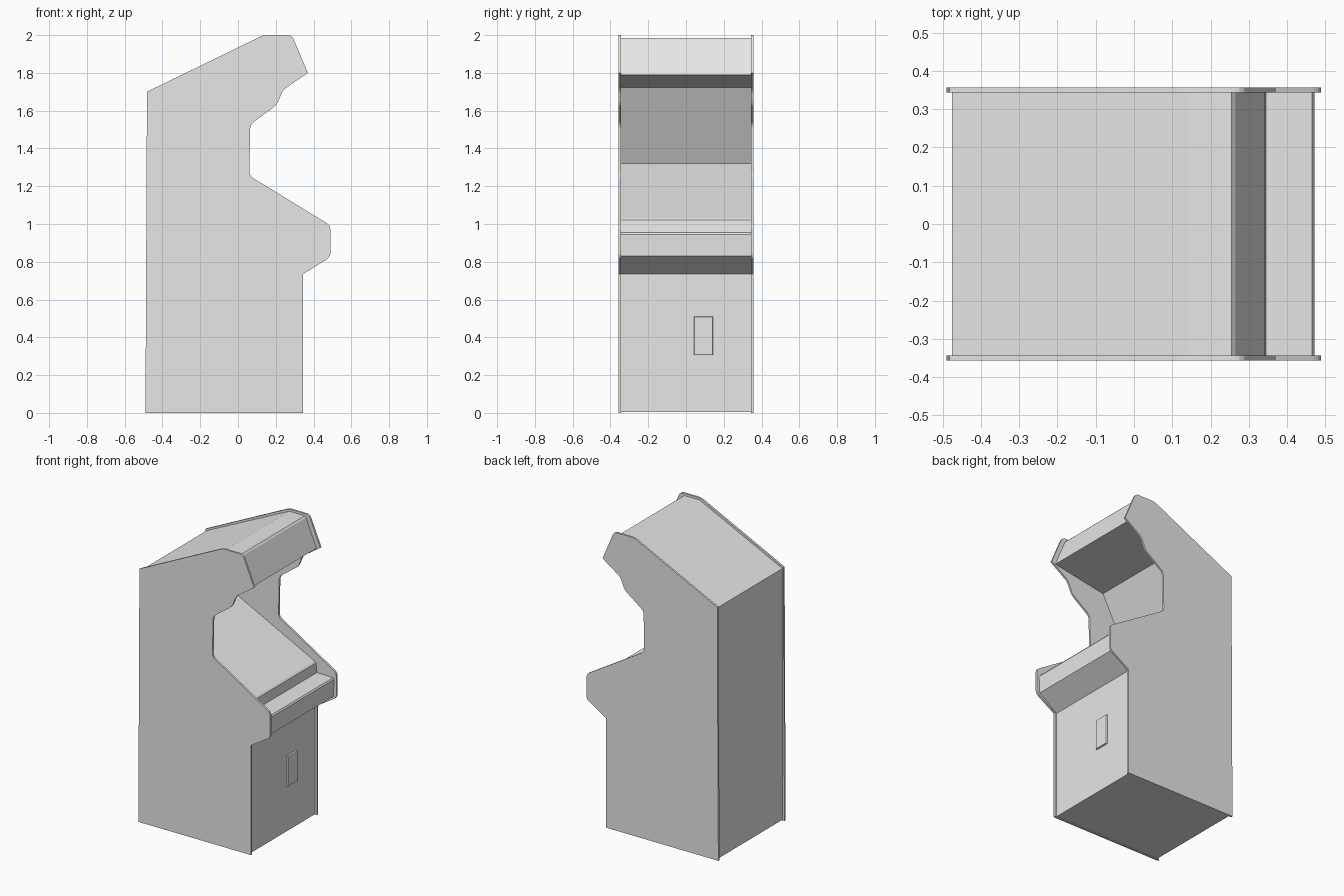
import bpy, bmesh

cube = bpy.data.objects.get("Cube")
if cube:
    bpy.data.objects.remove(cube)

grey = bpy.data.materials.new("light grey")
grey.use_nodes = True
grey.diffuse_color = (0.8, 0.8, 0.8, 1)
grey.node_tree.nodes["Principled BSDF"].inputs["Base Color"].default_value = (0.8, 0.8, 0.8, 1)


def finish(name, bm):
    bmesh.ops.recalc_face_normals(bm, faces=bm.faces)
    mesh = bpy.data.meshes.new(name)
    bm.to_mesh(mesh)
    bm.free()
    mesh.materials.append(grey)
    obj = bpy.data.objects.new(name, mesh)
    bpy.context.collection.objects.link(obj)
    return obj


def extrude_profile(name, points, y0, y1, rounded=(), radius=0.02):
    """Extrude an (x, z) outline from y0 to y1, rounding chosen corners."""
    bm = bmesh.new()
    verts = [bm.verts.new((x, y0, z)) for x, z in points]
    face = bm.faces.new(verts)
    corners = [verts[i] for i in rounded]
    if corners:
        bmesh.ops.bevel(bm, geom=corners, offset=radius, segments=3,
                        profile=0.5, affect='VERTICES')
    face = bm.faces[:][0]
    new = bmesh.ops.extrude_face_region(bm, geom=[face])["geom"]
    moved = [v for v in new if isinstance(v, bmesh.types.BMVert)]
    bmesh.ops.translate(bm, verts=moved, vec=(0, y1 - y0, 0))
    return finish(name, bm)


# Side panels: full cabinet silhouette
panel = [(-0.49, 0), (0.345, 0), (0.345, 0.735), (0.489, 0.825), (0.489, 0.993),
         (0.06, 1.255), (0.065, 1.527), (0.205, 1.63), (0.238, 1.71),
         (0.37, 1.80), (0.285, 2.0), (0.135, 2.0), (-0.482, 1.70)]
for name, y0, y1 in (("right_side_panel", -0.357, -0.344),
                     ("left_side_panel", 0.344, 0.357)):
    extrude_profile(name, panel, y0, y1, rounded=(3, 4, 5, 6, 7, 8, 10, 11))

# Inner body: lower front, control ledge, sloped deck, back wall, canopy, roof
body = [(-0.475, 0.004), (0.332, 0.004), (0.332, 0.735), (0.468, 0.83),
        (0.472, 0.945), (0.465, 0.955), (0.345, 0.957), (0.338, 1.02), (0.328, 1.03),
        (-0.247, 1.32), (-0.04, 1.722), (0.342, 1.79), (0.265, 1.975),
        (0.255, 1.985), (0.14, 1.985), (-0.475, 1.69)]
extrude_profile("cabinet_body", body, -0.344, 0.344)

# Coin door on the lower front
bm = bmesh.new()
bmesh.ops.create_cube(bm, size=1)
for v in bm.verts:
    v.co = (0.334 + v.co.x * 0.02, 0.093 + v.co.y * 0.10, 0.408 + v.co.z * 0.204)
front = [e for e in bm.edges if all(v.co.x > 0.334 for v in e.verts)]
bmesh.ops.bevel(bm, geom=front, offset=0.006, segments=2, profile=0.5, affect='EDGES')
finish("coin_door", bm)
